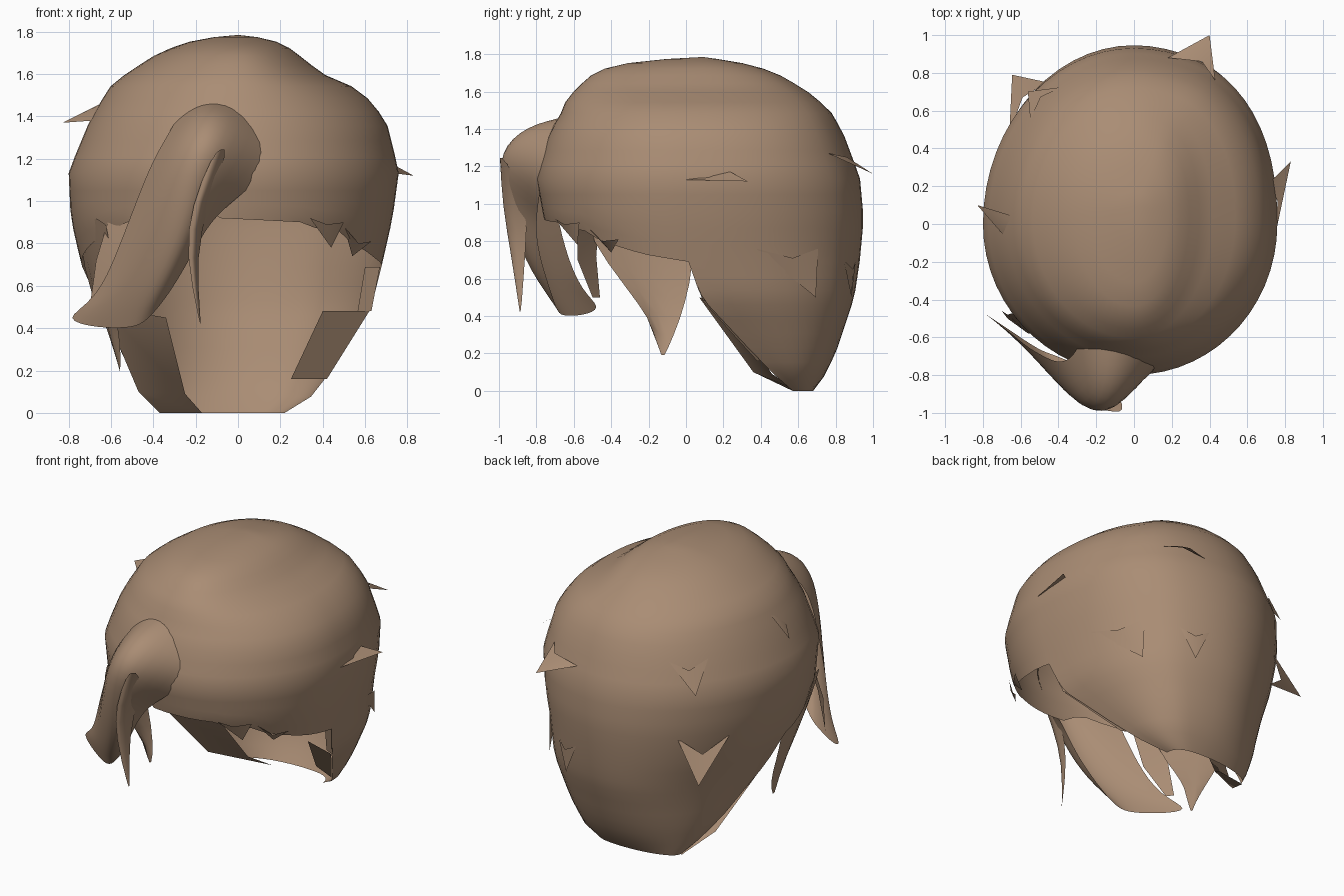
import bpy, math

hair = bpy.data.materials.new("warm brown hair")
hair.diffuse_color = (0.40, 0.265, 0.175, 1)


def make(name, verts, faces):
    me = bpy.data.meshes.new(name)
    me.from_pydata(verts, [], faces)
    me.materials.append(hair)
    for p in me.polygons:
        p.use_smooth = True
    ob = bpy.data.objects.new(name, me)
    bpy.context.collection.objects.link(ob)
    return ob


def lerp(table, k):
    """Interpolate rows (key, values...) sorted by rising key."""
    if k <= table[0][0]:
        return table[0][1:]
    for lo, hi in zip(table, table[1:]):
        if k <= hi[0]:
            f = (k - lo[0]) / (hi[0] - lo[0])
            return [a + (b - a) * f for a, b in zip(lo[1:], hi[1:])]
    return table[-1][1:]


# Horizontal sections: height, left, right, front, back, centre depth
SECTION = [
    (0.00, -0.36, 0.22, -0.40, 0.68, 0.57),
    (0.08, -0.43, 0.35, -0.40, 0.74, 0.48),
    (0.20, -0.51, 0.44, -0.45, 0.80, 0.36),
    (0.50, -0.65, 0.63, -0.55, 0.90, 0.08),
    (0.70, -0.74, 0.68, -0.66, 0.93, 0.01),
    (0.92, -0.79, 0.73, -0.76, 0.95, 0.00),
    (1.14, -0.80, 0.76, -0.80, 0.93, 0.00),
    (1.38, -0.70, 0.70, -0.73, 0.84, 0.00),
    (1.50, -0.63, 0.60, -0.66, 0.77, 0.02),
    (1.56, -0.59, 0.51, -0.64, 0.70, 0.03),
    (1.60, -0.53, 0.40, -0.60, 0.65, 0.03),
    (1.68, -0.41, 0.30, -0.52, 0.52, 0.04),
    (1.74, -0.28, 0.22, -0.40, 0.37, 0.05),
    (1.77, -0.16, 0.13, -0.18, 0.20, 0.06),
    (1.785, 0.0, 0.0, 0.09, 0.09, 0.09)]
# Lower edge height by angle, across the face side only
RIM = [(-180, 0.69), (-150, 0.82), (-125, 0.93), (-105, 1.0),
       (-97, 0.92), (-65, 0.90), (-57, 0.86), (-50, 0.87), (-40, 0.80),
       (-20, 0.73), (0, 0.69)]


def shell_point(deg, z, out=1.0):
    l, r, f, b, cy = lerp(SECTION, z)
    c, s = math.cos(math.radians(deg)), math.sin(math.radians(deg))
    square = 0.3 + 0.3 * max(0, min(1, (0.8 - z) / 0.5))
    n = 2.0 + (square * min(1, 2 * c) if s > 0 and c > 0 else 0)
    x = (r if c > 0 else -l) * math.copysign(abs(c) ** (2 / n), c)
    y = (b - cy if s > 0 else cy - f) * math.copysign(abs(s) ** (2 / n), s)
    return (x * out, cy + y * out, z)


# Main cap of hair, open underneath and at the face
COLS, TOP = 60, 1.785
UP, MID, LOW = 14, 4, 9          # rows of crown, fringe and nape
ROWS = UP + MID + LOW
verts, faces = [(0, 0.09, TOP)], []
for j in range(1, ROWS + 1):
    for i in range(COLS):
        deg = -180 + 360 * i / COLS
        rim = lerp(RIM, deg)[0] if deg < 0 else 0.69
        if j <= UP:
            z = TOP - (TOP - 1.05) * (j / UP) ** 1.6
        elif j <= UP + MID:
            z = 1.05 + (rim - 1.05) * (j - UP) / MID
        else:
            z = rim * (1 - (j - UP - MID) / LOW)
        verts.append(shell_point(deg, z))
for i in range(COLS):
    k = (i + 1) % COLS
    faces.append((0, 1 + i, 1 + k))
    depth = ROWS if i >= COLS // 2 else UP + MID
    for j in range(depth - 1):
        a, b = 1 + j * COLS, 1 + (j + 1) * COLS
        faces.append((a + i, b + i, b + k, a + k))
# Keep only the points used around the face opening
used = sorted({v for f in faces for v in f})
remap = {v: n for n, v in enumerate(used)}
make("hair_cap", [verts[v] for v in used], [[remap[v] for v in f] for f in faces])


def sheet(name, rows, subdiv=2):
    """Smooth sheet lofted through rows of points."""
    n = len(rows[0])
    v = [p for row in rows for p in row]
    f = [(j * n + i, (j + 1) * n + i, (j + 1) * n + i + 1, j * n + i + 1)
         for j in range(len(rows) - 1) for i in range(n - 1)]
    ob = make(name, v, f)
    if subdiv:
        m = ob.modifiers.new("smooth", 'SUBSURF')
        m.levels = m.render_levels = subdiv
    return ob


# Large forelock pushed forward, then swept to one side
sheet("forelock", [
    [(-0.28, -0.60, 1.41), (-0.17, -0.64, 1.47), (-0.02, -0.64, 1.47), (0.14, -0.60, 1.37)],
    [(-0.32, -0.71, 1.33), (-0.19, -0.86, 1.43), (-0.04, -0.86, 1.42), (0.17, -0.73, 1.24)],
    [(-0.40, -0.74, 1.20), (-0.26, -0.99, 1.28), (-0.09, -1.04, 1.29), (0.09, -0.78, 1.08)],
    [(-0.48, -0.70, 1.00), (-0.34, -0.95, 1.06), (-0.16, -1.02, 1.10), (-0.11, -0.80, 0.94)],
    [(-0.57, -0.65, 0.76), (-0.41, -0.86, 0.80), (-0.24, -0.95, 0.82), (-0.20, -0.80, 0.78)],
    [(-0.67, -0.56, 0.53), (-0.52, -0.72, 0.57), (-0.36, -0.83, 0.58), (-0.31, -0.74, 0.58)],
    [(-0.84, -0.44, 0.44), (-0.66, -0.56, 0.40), (-0.50, -0.67, 0.40), (-0.43, -0.69, 0.43)]])

# Thin loose strand hanging beside the forelock
sheet("thin_strand", [
    [(-0.12, -0.99, 1.22), (-0.08, -1.0, 1.25), (-0.04, -0.97, 1.25)],
    [(-0.22, -0.97, 0.98), (-0.18, -1.0, 1.0), (-0.14, -0.84, 1.0)],
    [(-0.25, -0.93, 0.75), (-0.22, -0.95, 0.74), (-0.20, -0.86, 0.74)],
    [(-0.18, -0.89, 0.42), (-0.178, -0.888, 0.42), (-0.175, -0.88, 0.43)]], 1)

# Pointed lock in front of the left ear
sheet("side_lock", [
    [(-0.60, -0.58, 0.93), (-0.73, -0.28, 0.92), (-0.75, 0.06, 0.80)],
    [(-0.61, -0.42, 0.68), (-0.69, -0.22, 0.64), (-0.70, 0.02, 0.57)],
    [(-0.58, -0.24, 0.45), (-0.63, -0.15, 0.42), (-0.61, -0.03, 0.38)],
    [(-0.55, -0.17, 0.33), (-0.56, -0.13, 0.15), (-0.55, -0.10, 0.22)]], 1)

# Inner lock hanging behind the forelock
sheet("inner_lock", [
    [(-0.60, -0.46, 0.95), (-0.46, -0.58, 0.95)],
    [(-0.67, -0.48, 0.72), (-0.56, -0.58, 0.70)],
    [(-0.70, -0.46, 0.50), (-0.67, -0.50, 0.50)]], 0)

# Flaps curling inward at the nape
sheet("nape_flap_right", [
    [(0.67, 0.02, 0.69), (0.60, 0.05, 0.69)],
    [(0.63, 0.09, 0.48), (0.565, 0.12, 0.48)]], 0)
sheet("nape_curl_right", [
    [(0.62, 0.09, 0.48), (0.40, 0.16, 0.48)],
    [(0.42, 0.38, 0.16), (0.25, 0.46, 0.16)]], 0)
sheet("nape_flap_left", [
    [(-0.64, 0.07, 0.50), (-0.34, 0.22, 0.45)],
    [(-0.47, 0.36, 0.10), (-0.25, 0.46, 0.09)],
    [(-0.37, 0.57, 0.0), (-0.17, 0.60, 0.0)]], 0)


def spike(name, a, b, ridge, tip):
    """Small folded tuft: two base corners, a raised ridge and a tip."""
    make(name, [a, b, ridge, tip], [(0, 2, 3), (2, 1, 3)])


def hanging_tuft(name, deg, width, z, tip_deg, tip_z):
    """Pointed tuft lying just over the cap and lifting at its tip."""
    spike(name, shell_point(deg - width, z), shell_point(deg + width, z),
          shell_point(deg, z - 0.05, 1.02), shell_point(tip_deg, tip_z, 1.035))


# Loose tufts breaking the outline
spike("tuft_left_top", (-0.57, 0.02, 1.50), (-0.69, -0.06, 1.38), (-0.66, 0.02, 1.45), (-0.83, 0.10, 1.37))
spike("tuft_left_back", (-0.66, 0.48, 0.84), (-0.46, 0.75, 0.86), (-0.59, 0.67, 0.76), (-0.645, 0.79, 0.61))
spike("tuft_right_side", (0.75, -0.05, 1.13), (0.72, 0.22, 1.18), (0.76, 0.12, 1.14), (0.83, 0.33, 1.12))
spike("tuft_back", (0.18, 0.88, 1.22), (0.43, 0.76, 1.27), (0.36, 0.86, 1.25), (0.40, 1.0, 1.16))
hanging_tuft("tuft_right_low", 33, 13, 0.76, 42, 0.50)
hanging_tuft("tuft_nape_right", 70, 7, 0.70, 70, 0.50)
hanging_tuft("tuft_back_high", 131, 9, 1.34, 133, 1.15)
spike("tuft_fringe", (0.34, -0.70, 0.92), (0.50, -0.57, 0.90), (0.42, -0.65, 0.89), (0.44, -0.58, 0.78))
spike("tuft_temple", (0.50, -0.53, 0.88), (0.63, -0.36, 0.81), (0.57, -0.45, 0.80), (0.54, -0.40, 0.74))
